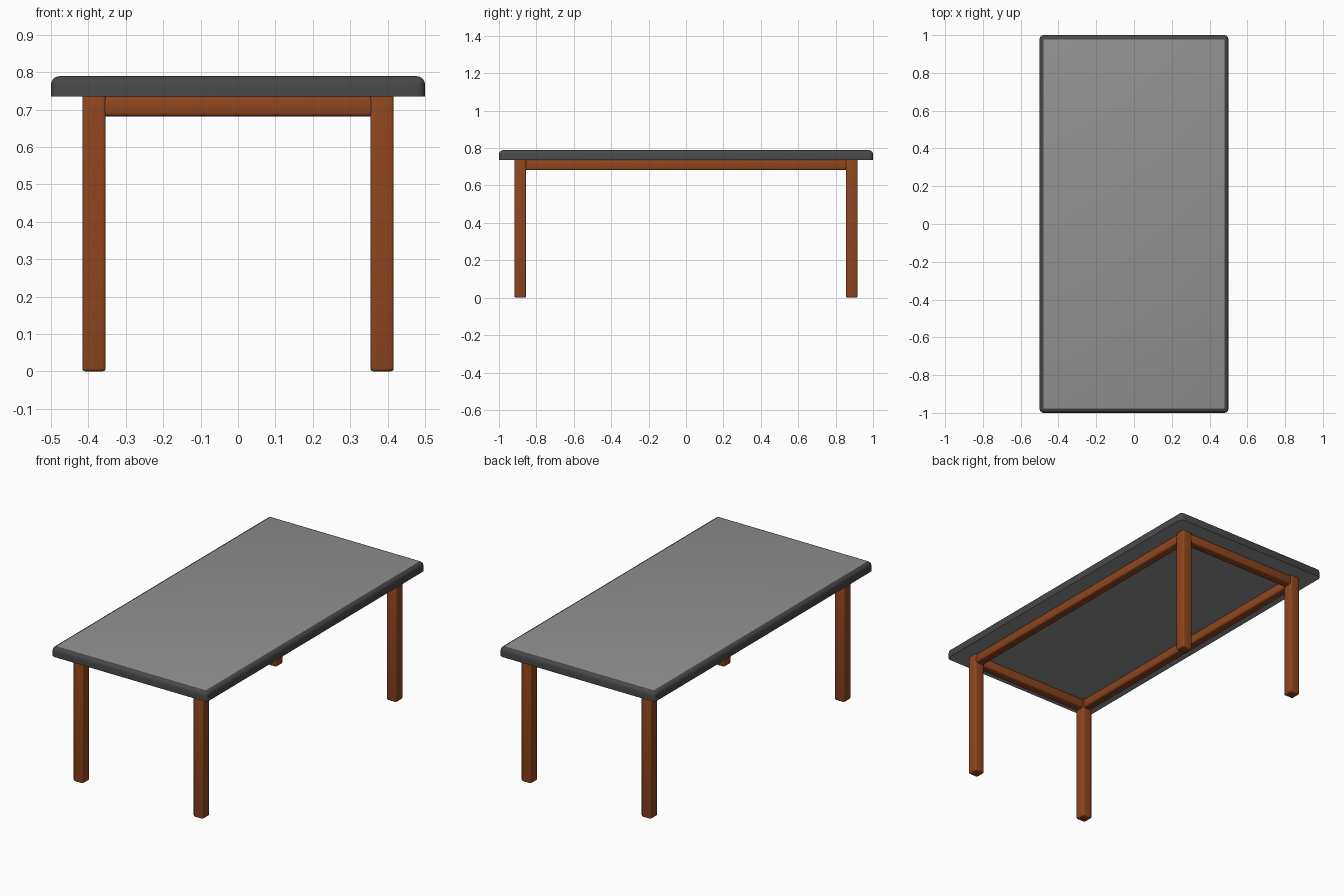
import bpy, bmesh, math

if "Cube" in bpy.data.objects:
    bpy.data.objects.remove(bpy.data.objects["Cube"])


def material(name, rgb):
    mat = bpy.data.materials.new(name)
    mat.diffuse_color = (*rgb, 1)
    mat.use_nodes = True
    mat.node_tree.nodes["Principled BSDF"].inputs["Base Color"].default_value = mat.diffuse_color
    return mat


wood = material("brown_wood", (0.27, 0.06, 0.013))
rim = material("dark_rim", (0.065, 0.065, 0.065))
panel = material("grey_panel", (0.285, 0.285, 0.285))


def box(name, center, size, mats, bevel, segments=3, keep_bottom_sharp=False):
    """Rounded, smooth shaded box; a second material goes on the big flat z faces."""
    bm = bmesh.new()
    bmesh.ops.create_cube(bm, size=1)
    for v in bm.verts:
        v.co = [c + k * s for c, k, s in zip(center, v.co, size)]
    edges = [e for e in bm.edges
             if not keep_bottom_sharp or any(v.co.z > center[2] for v in e.verts)]
    bmesh.ops.bevel(bm, geom=edges, offset=bevel, segments=segments,
                    profile=0.5, affect='EDGES')
    bm.normal_update()
    if len(mats) > 1:
        for f in bm.faces:
            if abs(f.normal.z) > 0.999:
                f.material_index = 1
    mesh = bpy.data.meshes.new(name)
    bm.to_mesh(mesh)
    bm.free()
    for mat in mats:
        mesh.materials.append(mat)
    ob = bpy.data.objects.new(name, mesh)
    bpy.context.collection.objects.link(ob)
    bpy.ops.object.select_all(action='DESELECT')
    ob.select_set(True)
    bpy.context.view_layer.objects.active = ob
    bpy.ops.object.shade_smooth_by_angle(angle=math.radians(35))
    return ob


TOP_Z, UNDER_Z = 0.789, 0.735      # tabletop upper and lower faces
LX, LY, LEG = 0.385, 0.886, 0.062  # leg centres and thickness
LEG_H = UNDER_Z + 0.008            # legs run slightly into the tabletop
RAIL = 0.053

# Tabletop: dark rim, lighter upper and lower faces
box("tabletop", (0, 0, (TOP_Z + UNDER_Z) / 2), (1, 2, TOP_Z - UNDER_Z),
    [rim, panel], 0.022, 4, keep_bottom_sharp=True)

# Legs
for sy, end in ((-1, "front"), (1, "back")):
    for sx, side in ((-1, "left"), (1, "right")):
        box(f"{end}_{side}_leg", (sx * LX, sy * LY, LEG_H / 2),
            (LEG, LEG, LEG_H), [wood], 0.008)

# Rails between the legs
rail_z = UNDER_Z - RAIL / 2
for s, end, side in ((-1, "front", "left"), (1, "back", "right")):
    box(f"{end}_rail", (0, s * LY, rail_z),
        (2 * LX - LEG + 0.03, RAIL, RAIL), [wood], 0.01)
    box(f"{side}_rail", (s * LX, 0, rail_z),
        (RAIL, 2 * LY - LEG + 0.03, RAIL), [wood], 0.01)
